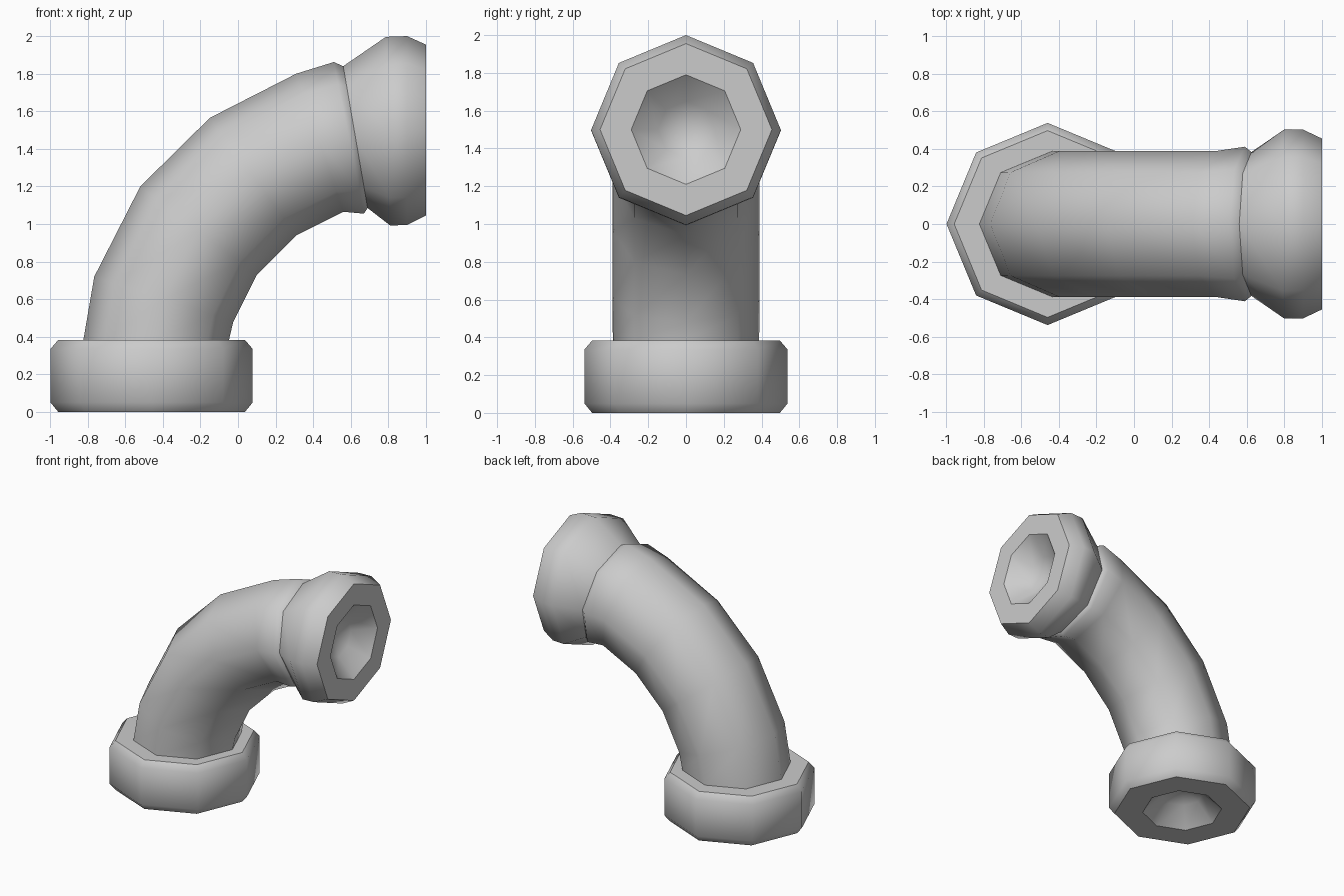
import bpy, bmesh, math
from mathutils import Vector

if "Cube" in bpy.data.objects:
    bpy.data.objects.remove(bpy.data.objects["Cube"])

SIDES = 8


def loft(name, rings, sharp=()):
    """Skin octagonal rings, each given by its outer and inner bend points (x, z, x, z)."""
    bm = bmesh.new()
    loops = []
    for ox, oz, ix, iz in rings:
        outer, inner = Vector((ox, 0, oz)), Vector((ix, 0, iz))
        c, u = (outer + inner) / 2, (outer - inner) / 2
        v = Vector((0, -u.length, 0))
        angles = [2 * math.pi * k / SIDES for k in range(SIDES)]
        loops.append([bm.verts.new(c + u * math.cos(a) + v * math.sin(a)) for a in angles])
    for a, b in zip(loops, loops[1:]):
        for k in range(SIDES):
            n = (k + 1) % SIDES
            bm.faces.new((a[k], a[n], b[n], b[k])).smooth = True
    # hard edges around chosen rings
    for s in sharp:
        for k in range(SIDES):
            e = bm.edges.get((loops[s][k], loops[s][(k + 1) % SIDES]))
            if e:
                e.smooth = False
    bmesh.ops.remove_doubles(bm, verts=bm.verts, dist=0.0005)
    mesh = bpy.data.meshes.new(name)
    bm.to_mesh(mesh)
    bm.free()
    obj = bpy.data.objects.new(name, mesh)
    bpy.context.collection.objects.link(obj)
    return obj


def flat(r, z, cx=-0.46):
    return (cx - r, z, cx + r, z)


def upright(r, x, cz=1.5):
    return (x, cz + r, x, cz - r)


# Base collar with a dished underside
pipe_start = (-0.823, 0.383, -0.048, 0.383)
loft("base_collar",
     [flat(0, 0.19), flat(0.15, 0.13), flat(0.29, 0), flat(0.497, 0),
      flat(0.538, 0.05), flat(0.538, 0.335), flat(0.497, 0.383), pipe_start],
     sharp=(2, 3, 6))

# Bent pipe ending in a small raised lip
neck = (0.56, 1.84, 0.69, 1.085)
loft("bent_pipe",
     [pipe_start,
      (-0.765, 0.72, -0.025, 0.48),
      (-0.52, 1.20, 0.10, 0.73),
      (-0.15, 1.565, 0.31, 0.94),
      (0.31, 1.80, 0.56, 1.065),
      (0.51, 1.862, 0.67, 1.055),
      neck])

# Flared end socket with a dished mouth
loft("end_socket",
     [neck,
      (0.787, 1.996, 0.81, 0.992),
      (0.90, 2.0, 0.90, 0.995),
      upright(0.455, 1.0), upright(0.29, 1.0),
      upright(0.15, 0.87), upright(0, 0.81)],
     sharp=(3, 4))
